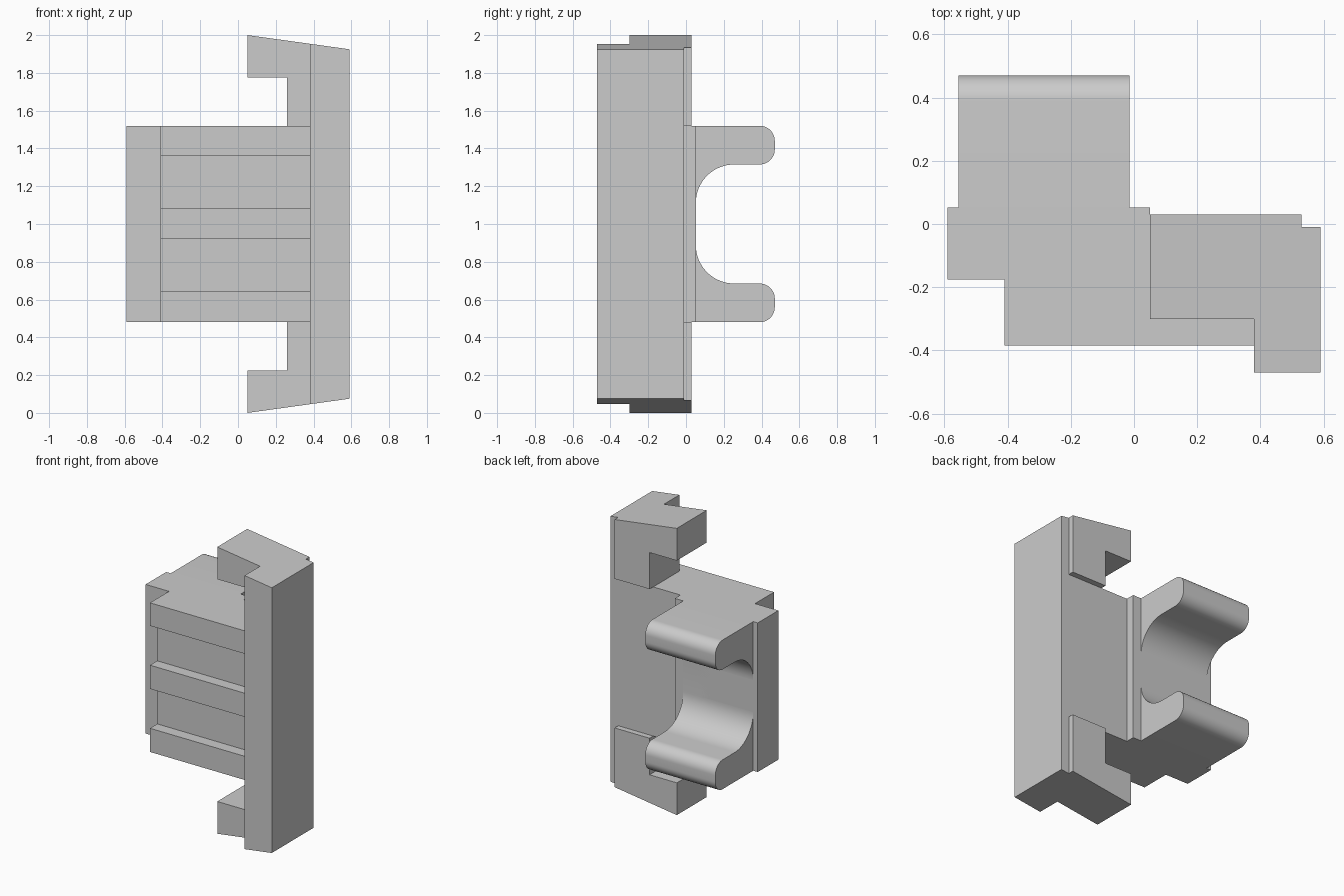
import bpy, bmesh, math
from mathutils import Vector

if "Cube" in bpy.data.objects:
    bpy.data.objects.remove(bpy.data.objects["Cube"], do_unlink=True)

grey = bpy.data.materials.new("plain grey")
grey.use_nodes = True
COLOUR = (0.6, 0.6, 0.6, 1)
grey.diffuse_color = COLOUR
grey.node_tree.nodes["Principled BSDF"].inputs["Base Color"].default_value = COLOUR

LOW, HIGH, MID = 0.48, 1.52, 1.0   # height range of the body and its mirror plane


def extrude(name, outline, axis, start, end, smooth=False):
    """Extrude a 2D outline along an axis; outline uses the other two axes in order."""
    def place(p, d):
        c = list(p)
        c.insert("xyz".index(axis), d)
        return Vector(c)
    bm = bmesh.new()
    base = bm.faces.new([bm.verts.new(place(p, start)) for p in outline])
    top = bmesh.ops.extrude_face_region(bm, geom=[base])["geom"]
    shift = place((0, 0), end - start)
    bmesh.ops.translate(bm, vec=shift, verts=[g for g in top if isinstance(g, bmesh.types.BMVert)])
    bmesh.ops.recalc_face_normals(bm, faces=bm.faces)
    mesh = bpy.data.meshes.new(name)
    bm.to_mesh(mesh)
    bm.free()
    mesh.materials.append(grey)
    obj = bpy.data.objects.new(name, mesh)
    bpy.context.collection.objects.link(obj)
    if smooth:
        bpy.ops.object.select_all(action='DESELECT')
        obj.select_set(True)
        bpy.context.view_layer.objects.active = obj
        bpy.ops.object.shade_smooth_by_angle(angle=math.radians(30))
    return obj


def arc(cx, cz, r, a0, a1, n=12):
    angles = [math.radians(a0 + (a1 - a0) * i / n) for i in range(n + 1)]
    return [(cx + r * math.cos(a), cz + r * math.sin(a)) for a in angles]


def flip(points):
    """Mirror an outline about the mid height."""
    return [(p, 2 * MID - z) for p, z in points]


def slope(x):
    """Height of the sloping top edge."""
    return 2.0 - 0.139 * (x - 0.05)


# Central body with stepped plan, up to the floor of the front grooves
extrude("body", [(-0.59, -0.175), (-0.41, -0.175), (-0.41, -0.305), (0.38, -0.305),
                 (0.38, -0.01), (0.05, -0.01), (0.05, 0.052), (-0.59, 0.052)], "z", LOW, HIGH)

# Three horizontal ridges on the front
for label, z0, z1 in (("lower", LOW, 0.645), ("middle", 0.92, 1.085), ("upper", 1.36, HIGH)):
    extrude(label + "_ridge", [(-0.41, -0.385), (0.38, -0.385), (0.38, -0.305), (-0.41, -0.305)],
            "z", z0, z1)

# Tall side rail with sloping ends
rail_top = [(0.38, slope(0.38)), (0.59, slope(0.59))]
extrude("side_rail", rail_top + flip(rail_top)[::-1], "y", -0.47, -0.01)

# Hooked clips at the top and bottom
hook = [(0.05, slope(0.05)), (0.53, slope(0.53)), (0.53, HIGH),
        (0.26, HIGH), (0.26, 1.775), (0.05, 1.775)]
extrude("upper_hook", hook, "y", -0.30, 0.03)
extrude("lower_hook", flip(hook), "y", -0.30, 0.03)

# Rounded cradle at the back
upper_arm = ([(0.03, HIGH)] + arc(0.39, 1.44, 0.08, 90, 0) + arc(0.39, 1.395, 0.08, 0, -90)
             + arc(0.255, 1.112, 0.203, 90, 180, 16))
extrude("cradle", upper_arm + flip(upper_arm)[::-1], "x", -0.555, -0.015, smooth=True)
